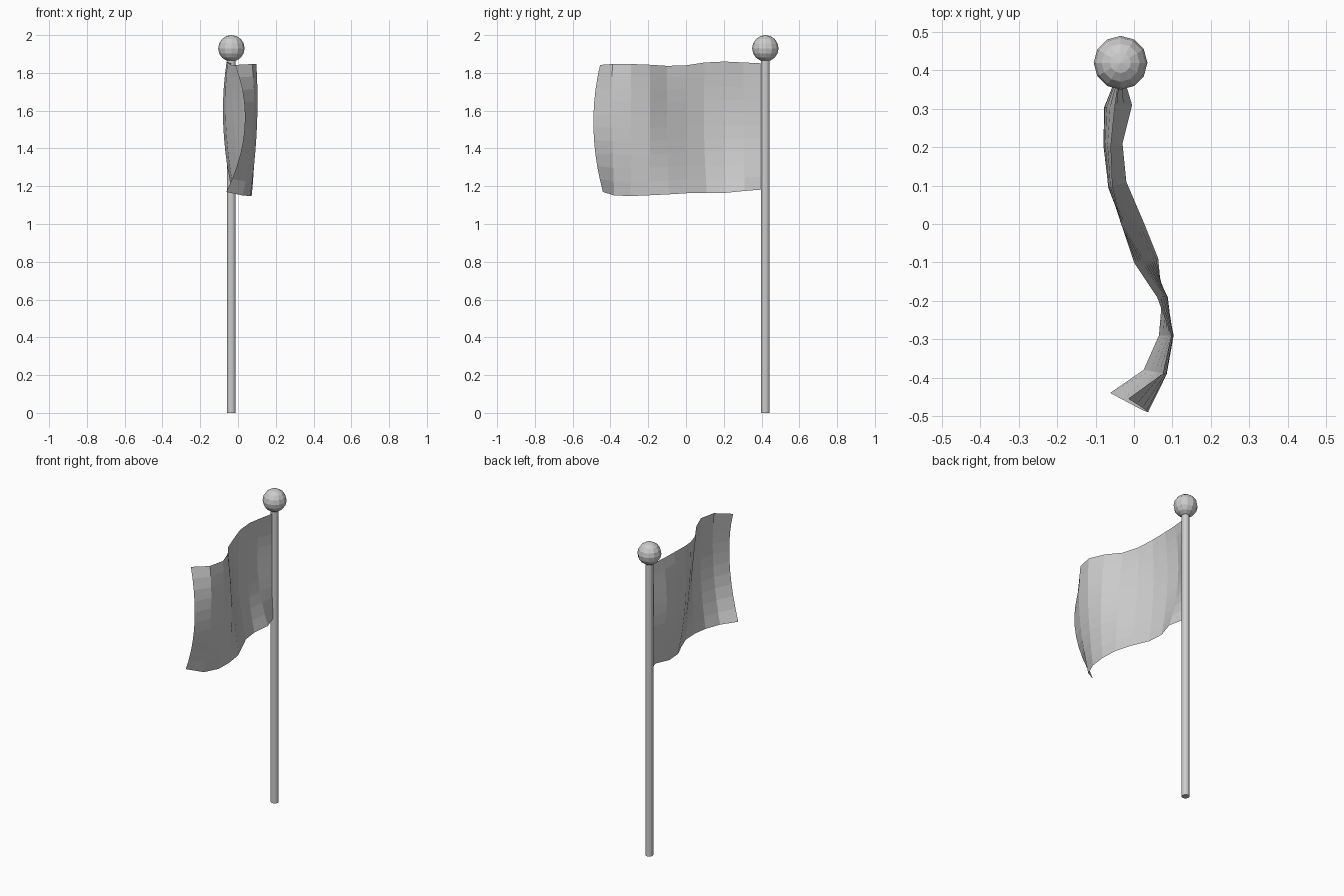
import bpy, bmesh

if "Cube" in bpy.data.objects:
    bpy.data.objects.remove(bpy.data.objects["Cube"])

PX, PY = -0.035, 0.42

# Pole
bpy.ops.mesh.primitive_cylinder_add(vertices=12, radius=0.023, depth=1.88,
                                    location=(PX, PY, 0.94))
bpy.context.object.name = "pole"

# Ball finial
bpy.ops.mesh.primitive_uv_sphere_add(segments=12, ring_count=8, radius=0.07,
                                     location=(PX, PY, 1.93))
bpy.context.object.name = "ball_finial"

# Flag guide edges, hoist to free end: (x, y, z) at top, middle and bottom
top = [(-.035, .41, 1.85), (-.05, .305, 1.855), (-.06, .205, 1.86),
       (-.056, .1, 1.855), (-.033, 0, 1.84), (0, -.1, 1.837),
       (.06, -.19, 1.843), (.097, -.29, 1.847), (.075, -.39, 1.847),
       (-.015, -.455, 1.842)]
mid = [(-.035, .41, 1.52), (-.075, .305, 1.52), (-.078, .205, 1.52),
       (-.064, .095, 1.52), (-.022, 0, 1.52), (.035, -.1, 1.51),
       (.088, -.19, 1.51), (.1, -.29, 1.51), (.08, -.39, 1.51),
       (.035, -.49, 1.51)]
bottom = [(-.035, .41, 1.183), (-.005, .31, 1.175), (-.03, .21, 1.165),
          (-.02, .11, 1.163), (.025, .005, 1.163), (.063, -.09, 1.157),
          (.073, -.195, 1.152), (.065, -.29, 1.148), (.025, -.38, 1.151),
          (-.062, -.44, 1.17)]


def blend(a, b, c, t):
    """Quadratic through a (t=0), b (t=0.5) and c (t=1)."""
    wa, wb, wc = (1 - t) * (1 - 2 * t), 4 * t * (1 - t), t * (2 * t - 1)
    return [wa * p + wb * q + wc * r for p, q, r in zip(a, b, c)]


# Flag: single waving sheet lofted through the guide edges
ROWS = 10
bm = bmesh.new()
grid = [[bm.verts.new(blend(a, b, c, i / ROWS)) for i in range(ROWS + 1)]
        for a, b, c in zip(top, mid, bottom)]
for c0, c1 in zip(grid, grid[1:]):
    for i in range(ROWS):
        bm.faces.new((c0[i], c1[i], c1[i + 1], c0[i + 1]))
bm.normal_update()
if sum(f.normal.x for f in bm.faces) < 0:
    bmesh.ops.reverse_faces(bm, faces=bm.faces[:])
mesh = bpy.data.meshes.new("flag")
bm.to_mesh(mesh)
bm.free()
bpy.context.collection.objects.link(bpy.data.objects.new("flag", mesh))
